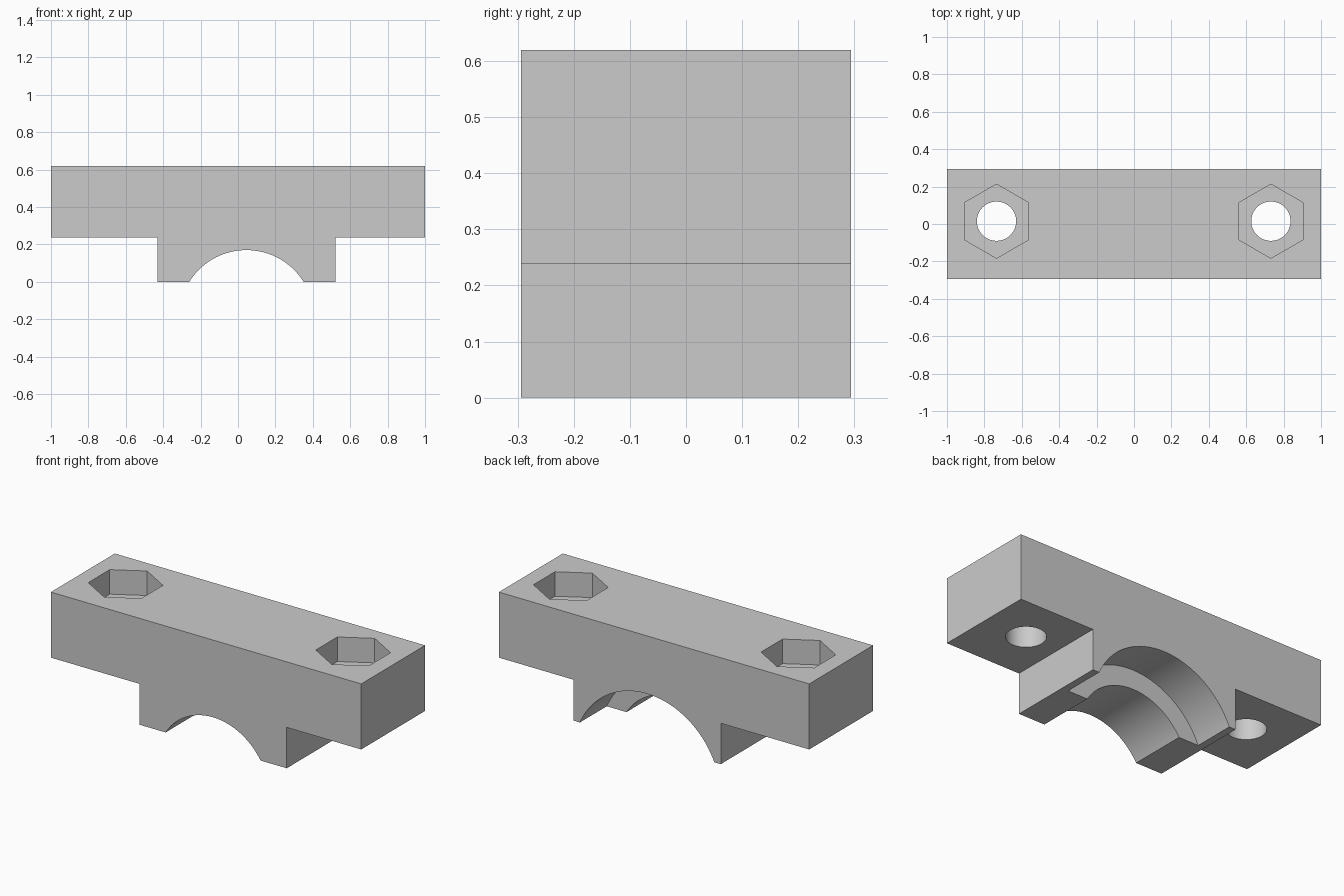
import bpy
import bmesh
from math import sin, cos, tau

cube = bpy.data.objects.get("Cube")
if cube:
    bpy.data.objects.remove(cube, do_unlink=True)

grey = bpy.data.materials.new("light grey")
grey.use_nodes = True
colour = (0.6, 0.6, 0.6, 1)
grey.diffuse_color = colour
grey.node_tree.nodes["Principled BSDF"].inputs["Base Color"].default_value = colour


def prism(name, outline, axis, lo, hi):
    """Extrude a flat outline along y (outline in x, z) or z (outline in x, y)."""
    def place(u, v, w):
        return (u, w, v) if axis == "y" else (u, v, w)
    bm = bmesh.new()
    face = bm.faces.new([bm.verts.new(place(u, v, lo)) for u, v in outline])
    grown = bmesh.ops.extrude_face_region(bm, geom=[face])
    moved = [g for g in grown["geom"] if isinstance(g, bmesh.types.BMVert)]
    bmesh.ops.translate(bm, verts=moved, vec=place(0, 0, hi - lo))
    bmesh.ops.recalc_face_normals(bm, faces=bm.faces)
    mesh = bpy.data.meshes.new(name)
    bm.to_mesh(mesh)
    bm.free()
    mesh.materials.append(grey)
    obj = bpy.data.objects.new(name, mesh)
    bpy.context.collection.objects.link(obj)
    return obj


def ring(cu, cv, radius, sides):
    """Regular polygon with one corner pointing along +v."""
    return [(cu + radius * sin(tau * i / sides), cv + radius * cos(tau * i / sides))
            for i in range(sides)]


# Clamp body: a wide bar with a narrower saddle block below it
front, back, top, step = -0.294, 0.294, 0.62, 0.238
saddle_left, saddle_right = -0.43, 0.52
body = prism("clamp_body",
             [(-1, step), (saddle_left, step), (saddle_left, 0), (saddle_right, 0),
              (saddle_right, step), (1, step), (1, top), (-1, top)],
             "y", front, back)

# Stepped bore: narrow right through, wider behind the shoulder
bore_x, bore_z, shoulder_y = 0.045, -0.19, 0.047
cutters = [
    prism("bore_cutter", ring(bore_x, bore_z, 0.36, 96), "y", -1, 1),
    prism("counterbore_cutter", ring(bore_x, bore_z, 0.473, 96), "y", shoulder_y, 1),
]

# Bolt holes with hexagonal nut pockets
for x in (-0.735, 0.732):
    cutters.append(prism("bolt_hole_cutter", ring(x, 0.015, 0.105, 64), "z", -1, 1))
    cutters.append(prism("nut_pocket_cutter", ring(x, 0.015, 0.198, 6), "z", top - 0.143, 1))

# Cut everything out of the body, then drop the cutters
bpy.ops.object.select_all(action="DESELECT")
bpy.context.view_layer.objects.active = body
body.select_set(True)
for cutter in cutters:
    cutter.hide_render = True
    mod = body.modifiers.new(cutter.name, "BOOLEAN")
    mod.operation = "DIFFERENCE"
    mod.solver = "EXACT"
    mod.object = cutter
    bpy.ops.object.modifier_apply(modifier=mod.name)
    bpy.data.objects.remove(cutter, do_unlink=True)

bpy.ops.object.shade_smooth_by_angle()
